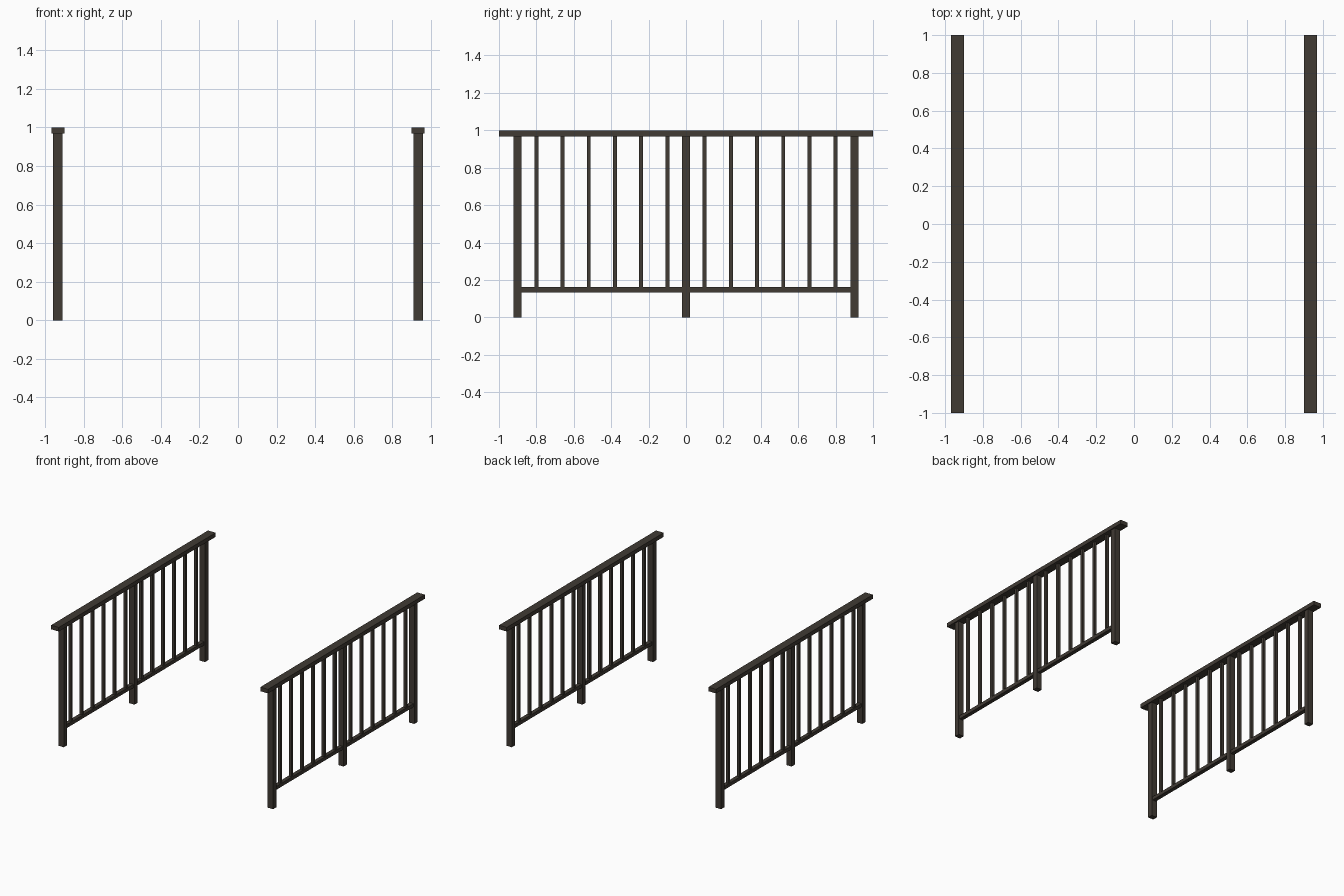
import bpy
import bmesh
from mathutils import Matrix

if "Cube" in bpy.data.objects:
    bpy.data.objects.remove(bpy.data.objects["Cube"])

dark_wood = bpy.data.materials.new("dark brown wood")
dark_wood.diffuse_color = (0.052, 0.043, 0.034, 1)
dark_wood.use_nodes = True
dark_wood.node_tree.nodes["Principled BSDF"].inputs["Base Color"].default_value = dark_wood.diffuse_color


def box(name, lo, hi):
    """Box between two opposite corners."""
    size = [h - l for l, h in zip(lo, hi)]
    mid = [(h + l) / 2 for l, h in zip(lo, hi)]
    bm = bmesh.new()
    bmesh.ops.create_cube(bm, size=1, matrix=Matrix.Translation(mid) @ Matrix.Diagonal((*size, 1)))
    mesh = bpy.data.meshes.new(name)
    bm.to_mesh(mesh)
    bm.free()
    mesh.materials.append(dark_wood)
    obj = bpy.data.objects.new(name, mesh)
    bpy.context.collection.objects.link(obj)
    return obj


RAIL_Z = 0.967          # underside of the handrail
LOW, HIGH = 0.134, 0.162  # lower rail

for side, x in (("left", -0.934), ("right", 0.934)):
    # Handrail
    box(f"{side}_handrail", (x - 0.034, -1, RAIL_Z), (x + 0.034, 1, 1))
    # Posts
    for y in (-0.9, 0, 0.9):
        box(f"{side}_post", (x - 0.024, y - 0.021, 0), (x + 0.024, y + 0.021, RAIL_Z))
    for s in (-1, 1):
        # Lower rail between posts
        y0, y1 = sorted((s * 0.021, s * 0.879))
        box(f"{side}_lower_rail", (x - 0.016, y0, LOW), (x + 0.016, y1, HIGH))
        # Balusters
        for i in range(6 - 0):
            y = s * (0.10 + 0.14 * i)
            if i < 6 and abs(y) < 0.85:
                box(f"{side}_baluster", (x - 0.011, y - 0.0105, HIGH), (x + 0.011, y + 0.0105, RAIL_Z))
